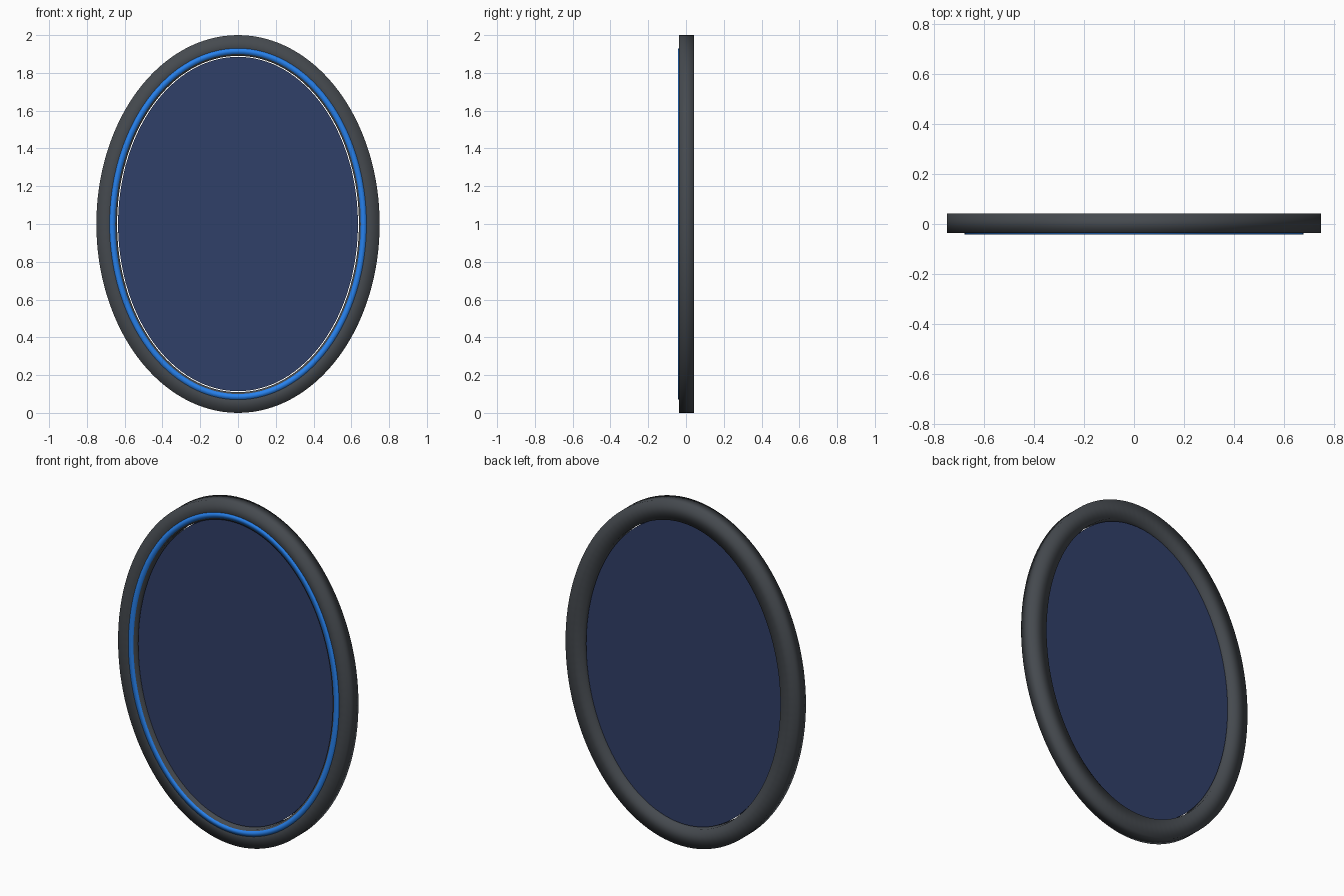
import bpy, bmesh
from math import cos, sin, pi

if "Cube" in bpy.data.objects:
    bpy.data.objects.remove(bpy.data.objects["Cube"])

N = 128          # sides around each ellipse
RX, RZ = 0.75, 1.0


def material(name, rgb):
    m = bpy.data.materials.new(name)
    m.diffuse_color = (*rgb, 1)
    m.use_nodes = True
    m.node_tree.nodes["Principled BSDF"].inputs["Base Color"].default_value = m.diffuse_color
    return m


def finish(name, bm, mat, smooth):
    bmesh.ops.recalc_face_normals(bm, faces=bm.faces)
    for f in bm.faces:
        f.smooth = smooth
    mesh = bpy.data.meshes.new(name)
    bm.to_mesh(mesh)
    bm.free()
    mesh.materials.append(mat)
    ob = bpy.data.objects.new(name, mesh)
    bpy.context.collection.objects.link(ob)
    return ob


def loop(bm, inset, y):
    """Ellipse of vertices, inset from the outer rim."""
    return [bm.verts.new(((RX - inset) * cos(2 * pi * i / N), y,
                          1 + (RZ - inset) * sin(2 * pi * i / N)))
            for i in range(N)]


def bridge(bm, a, b):
    for i in range(N):
        j = (i + 1) % N
        bm.faces.new((a[i], a[j], b[j], b[i]))


def oval_ring(name, outer, inner, y0, y1, mat):
    bm = bmesh.new()
    loops = [loop(bm, o, y) for o, y in
             ((outer, y0), (outer, y1), (inner, y1), (inner, y0))]
    for k in range(4):
        bridge(bm, loops[k], loops[(k + 1) % 4])
    return finish(name, bm, mat, True)


def oval_panel(name, inset, y0, y1, mat):
    bm = bmesh.new()
    a, b = loop(bm, inset, y0), loop(bm, inset, y1)
    bridge(bm, a, b)
    bm.faces.new(a)
    bm.faces.new(b)
    ob = finish(name, bm, mat, False)
    bpy.context.view_layer.objects.active = ob
    ob.select_set(True)
    bpy.ops.object.shade_smooth_by_angle()
    ob.select_set(False)
    return ob


# Thick outer frame, raised front trim, recessed panel
oval_ring("frame", 0.0, 0.11, -0.037, 0.042, material("dark_grey", (0.06, 0.068, 0.078)))
oval_ring("front_trim", 0.07, 0.10, -0.042, -0.02, material("bright_blue", (0.02, 0.22, 0.85)))
oval_panel("panel", 0.115, -0.015, 0.015, material("navy", (0.03, 0.05, 0.14)))
